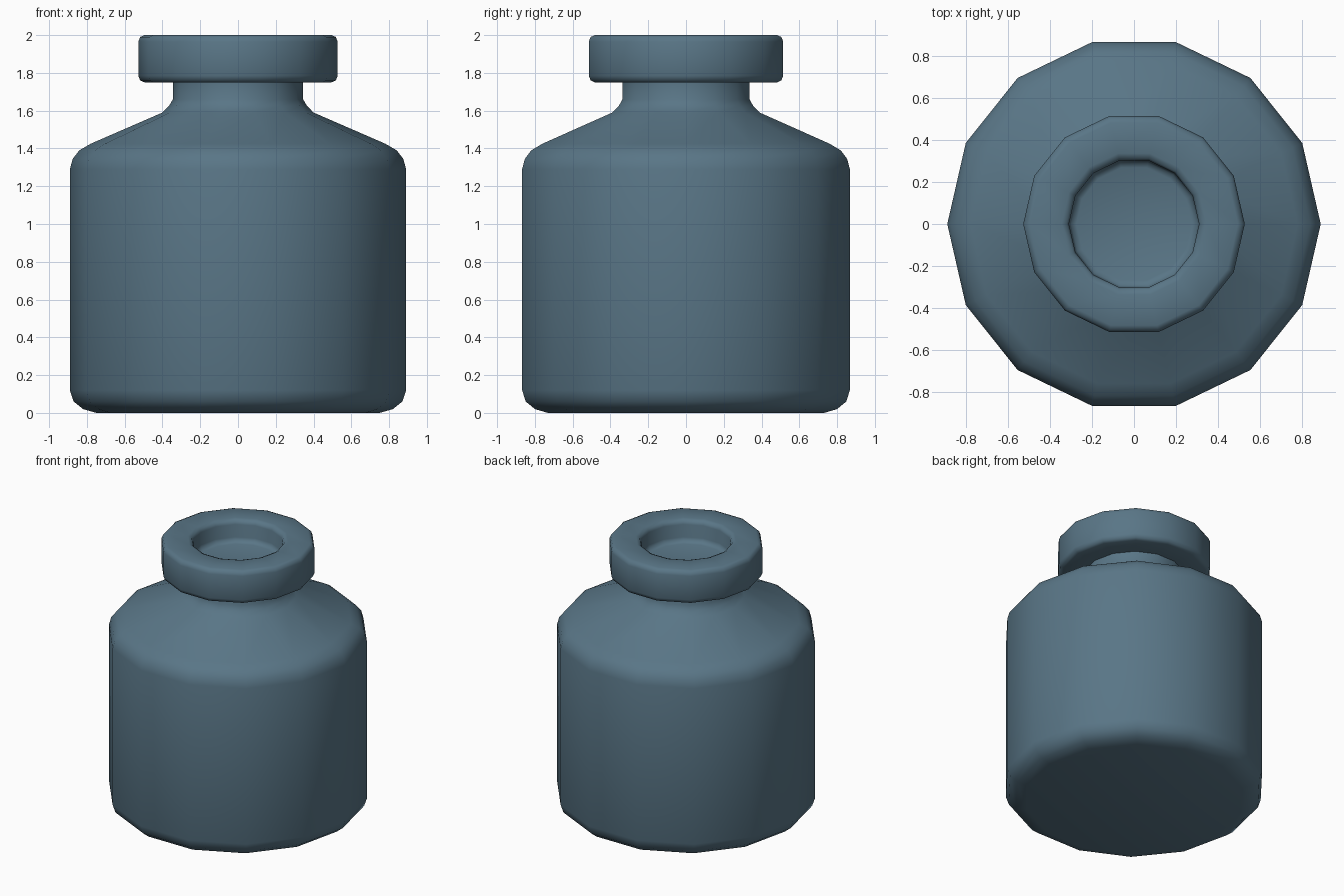
import bpy, bmesh, math

if "Cube" in bpy.data.objects:
    bpy.data.objects.remove(bpy.data.objects["Cube"])

SIDES = 14

def lathe(name, profile, mat):
    """Revolve an (r, z) profile about z; r = 0 ends become poles."""
    bm = bmesh.new()
    rings = []
    for r, z in profile:
        if r == 0:
            rings.append([bm.verts.new((0, 0, z))] * SIDES)
        else:
            rings.append([bm.verts.new((r * math.cos(2 * math.pi * i / SIDES),
                                        r * math.sin(2 * math.pi * i / SIDES), z))
                          for i in range(SIDES)])
    for a, b in zip(rings, rings[1:]):
        for i in range(SIDES):
            j = (i + 1) % SIDES
            quad = list(dict.fromkeys((a[i], a[j], b[j], b[i])))
            bm.faces.new(quad)
    bmesh.ops.recalc_face_normals(bm, faces=bm.faces)
    mesh = bpy.data.meshes.new(name)
    bm.to_mesh(mesh)
    bm.free()
    mesh.materials.append(mat)
    obj = bpy.data.objects.new(name, mesh)
    bpy.context.collection.objects.link(obj)
    bpy.ops.object.select_all(action='DESELECT')
    obj.select_set(True)
    bpy.context.view_layer.objects.active = obj
    bpy.ops.object.shade_smooth_by_angle(angle=math.radians(50))
    return obj

glass = bpy.data.materials.new("blue_grey")
glass.diffuse_color = (0.10, 0.18, 0.24, 1)
glass.use_nodes = True
glass.node_tree.nodes["Principled BSDF"].inputs["Base Color"].default_value = glass.diffuse_color

# Bottle: rounded base, straight wall, sloped shoulder, neck, rim and recessed mouth
lathe("bottle", [
    (0, 0), (0.75, 0), (0.82, 0.02), (0.87, 0.06), (0.89, 0.12),
    (0.89, 1.29), (0.875, 1.345), (0.84, 1.39), (0.78, 1.425),
    (0.40, 1.59), (0.365, 1.625), (0.345, 1.66),
    (0.345, 1.75), (0.495, 1.75), (0.518, 1.76), (0.528, 1.785),
    (0.528, 1.965), (0.518, 1.99), (0.495, 2.0),
    (0.345, 2.0), (0.32, 1.99), (0.31, 1.965),
    (0.31, 1.87), (0.30, 1.845), (0.275, 1.835), (0, 1.835)], glass)
